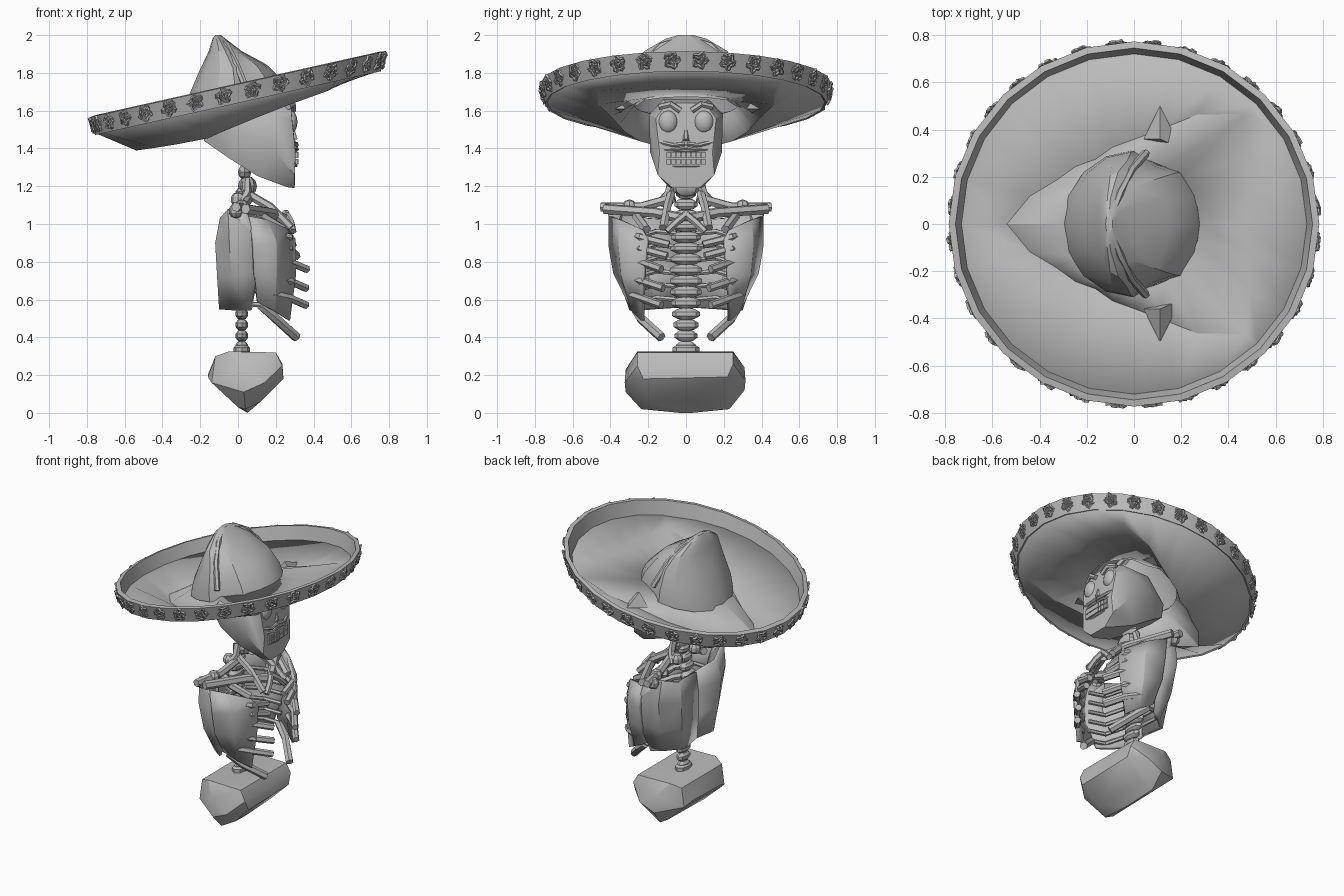
import bpy, bmesh, math, random
from mathutils import Vector, Matrix

if "Cube" in bpy.data.objects:
    bpy.data.objects.remove(bpy.data.objects["Cube"])
random.seed(4)
V, TAU = Vector, math.tau

grey = bpy.data.materials.new("pale_grey")
grey.diffuse_color = (0.5, 0.5, 0.5, 1)
grey.use_nodes = True
grey.node_tree.nodes["Principled BSDF"].inputs["Base Color"].default_value = grey.diffuse_color


def finish(name, bm, mirror=False, solid=0, smooth=30):
    """Turn a bmesh into an object; mirror goes across the left/right plane."""
    bmesh.ops.recalc_face_normals(bm, faces=bm.faces)
    me = bpy.data.meshes.new(name)
    bm.to_mesh(me)
    bm.free()
    me.materials.append(grey)
    me.polygons.foreach_set("use_smooth", [True] * len(me.polygons))
    me.set_sharp_from_angle(angle=math.radians(smooth))
    ob = bpy.data.objects.new(name, me)
    bpy.context.collection.objects.link(ob)
    if solid:
        m = ob.modifiers.new("thickness", 'SOLIDIFY')
        m.thickness, m.offset = solid, 0
    if mirror:
        ob.modifiers.new("mirror", 'MIRROR').use_axis = (False, True, False)
    return ob


def loft(bm, rings, wrap=True, caps=False, close=False):
    vs = [[bm.verts.new(p) for p in r] for r in rings]
    n = len(rings[0])
    pairs = list(zip(vs, vs[1:])) + ([(vs[-1], vs[0])] if close else [])
    for a, b in pairs:
        for i in range(n if wrap else n - 1):
            j = (i + 1) % n
            bm.faces.new((a[i], a[j], b[j], b[i]))
    if caps:
        bm.faces.new(vs[0])
        bm.faces.new(vs[-1])


def tube(bm, pts, r, sides=6, close=False):
    pts = [V(p) for p in pts]
    n, rings = len(pts), []
    for i, p in enumerate(pts):
        a = pts[(i - 1) % n] if close or i else p
        b = pts[(i + 1) % n] if close or i < n - 1 else p
        t = (b - a).normalized()
        u = t.cross(V((0.11, 0.2, 1))).normalized()
        w = t.cross(u)
        rings.append([p + r * (u * math.cos(TAU * k / sides) + w * math.sin(TAU * k / sides))
                      for k in range(sides)])
    loft(bm, rings, caps=not close, close=close)


def hull(name, pts, mirror_pts=True, **kw):
    bm = bmesh.new()
    for x, y, z in pts:
        bm.verts.new((x, y, z))
        if mirror_pts and y:
            bm.verts.new((x, -y, z))
    bmesh.ops.convex_hull(bm, input=bm.verts)
    bmesh.ops.delete(bm, geom=[v for v in bm.verts if not v.link_faces], context='VERTS')
    return finish(name, bm, **kw)


def blob(bm, c, s, u=10, v=6):
    bmesh.ops.create_uvsphere(bm, u_segments=u, v_segments=v, radius=1,
                              matrix=Matrix.Translation(c) @ Matrix.Diagonal((*s, 1)))


# Hat: everything sits on a sloping plane
def hat(r, a, w):
    x = 1.015 * r * math.cos(a)
    return V((x, r * math.sin(a), 1.68 + 0.223 * x + w))


def ring(r, w, n=24):
    return [hat(r, TAU * i / n, w) for i in range(n)]


# The brim has a fold that runs from the back, past the crown, to the front corners
FOLD = ((0, .45, -.055), (30, .56, -.065), (45, .66, -.075), (80, .37, -.14),
        (120, .315, -.185), (150, .37, -.18), (180, .53, -.165))


def fold_point(a):
    d = math.degrees(a)
    d = min(d, 360 - d)
    for (d0, r0, w0), (d1, r1, w1) in zip(FOLD, FOLD[1:]):
        if d <= d1 + .01:
            t = (d - d0) / (d1 - d0)
            return hat(r0 + t * (r1 - r0), a, w0 + t * (w1 - w0))


bm = bmesh.new()
loft(bm, [ring(.745, -.04), ring(.773, .06), ring(.745, .065), ring(.72, -.03)], close=True)
finish("hat_rim", bm)

bm = bmesh.new()
loft(bm, [ring(.735, -.03), [fold_point(TAU * i / 24) for i in range(24)], ring(.275, -.05)])
finish("hat_brim", bm, solid=.012, smooth=25)

# Crown: back x, front x, half width, height at the middle, slope
bm = bmesh.new()
rings = []
for x0, x1, hw, z, k in ((-.30, .29, .31, 1.61, .22), (-.275, .25, .305, 1.70, .2),
                         (-.205, .15, .27, 1.83, .1), (-.155, .02, .22, 1.915, .0),
                         (-.135, -.065, .11, 1.98, 0), (-.12, -.09, .04, 2.0, 0)):
    row = []
    for i in range(16):
        a = TAU * i / 16
        f = .88 if i in (3, 13) else 1     # pinched creases
        x = (x0 + x1) / 2 + (x1 - x0) / 2 * f * math.cos(a)
        row.append((x, hw * f * math.sin(a), min(z + k * x, 2)))
    rings.append(row)
loft(bm, rings)
bm.faces.new(list(bm.verts)[-16:])
finish("hat_crown", bm, smooth=25)

# Crown ridges and the two pointed folds on the brim
bm = bmesh.new()
tube(bm, [(-.1, .02, 1.98), (-.06, .13, 1.945), (-.01, .23, 1.85), (.05, .3, 1.70)], .018)
finish("crown_ridge", bm, mirror=True)
hull("brim_fold", [(.04, .36, 1.58), (.2, .32, 1.61), (.11, .50, 1.61), (.11, .36, 1.67)],
     mirror_pts=False, mirror=True)

# Rosettes around the rim
bm = bmesh.new()
N = 32
for i in range(N):
    a0 = TAU * (i + .5) / N
    for rad, wave in ((.034, .008), (.015, .005)):
        pts = []
        for k in range(20):
            t = TAU * k / 20
            r = rad + wave * math.cos(5 * t + i)
            w = .014 + r * math.sin(t)
            out = .764 + .25 * (w - .014) + random.uniform(-.004, .006)
            pts.append(hat(out, a0 + r * math.cos(t) / .77, w))
        tube(bm, pts, .008, 4, close=True)
finish("rim_rosettes", bm)

# Skull
hull("skull", [(.30, .07, 1.19), (.26, .09, 1.195), (.30, .15, 1.26), (.1, .12, 1.255),
               (.305, .14, 1.38), (.2, .19, 1.38), (-.05, .12, 1.35), (-.18, .06, 1.44),
               (-.17, .09, 1.52), (0, .19, 1.5), (.2, .195, 1.58), (.285, .16, 1.56),
               (.28, .1, 1.64), (.2, .12, 1.66), (0, .14, 1.64), (-.1, .08, 1.6)])
bm = bmesh.new()
blob(bm, (.28, .095, 1.54), (.035, .052, .06), 12, 8)
finish("eye", bm, mirror=True, smooth=60)
bm = bmesh.new()
tube(bm, [(.29, .03, 1.60), (.29, .08, 1.635), (.265, .14, 1.62)], .017)
finish("eyebrow", bm, mirror=True)
hull("nose", [(.30, .006, 1.50), (.30, .018, 1.44), (.315, .008, 1.45)])
bm = bmesh.new()
tube(bm, [(.308, .005, 1.425), (.312, .07, 1.418), (.29, .14, 1.435)], .011)
tube(bm, [(.308, .005, 1.403), (.314, .06, 1.395), (.29, .13, 1.395)], .009)
finish("moustache", bm, mirror=True)
bm = bmesh.new()
for z in (1.365, 1.33):
    for i in range(4):
        y = .013 + .026 * i
        bmesh.ops.create_cube(bm, size=1, matrix=Matrix.Translation((.305 - .4 * y * y, y, z))
                              @ Matrix.Diagonal((.03, .022, .03, 1)))
finish("teeth", bm, mirror=True)
bm = bmesh.new()
for z in (1.387, 1.308):
    tube(bm, [(.29, -.11, z), (.308, 0, z), (.29, .11, z)], .008)
finish("lips", bm)

# Spine: neck, chest and waist vertebrae
bm = bmesh.new()
for i in range(15):
    z = .35 + .058 * i
    x = .02 - .05 * math.sin(math.pi * max(0, i - 3) / 11)
    wide = .055 + .035 * math.sin(math.pi * i / 14)
    blob(bm, (x, 0, z), (.035, wide, .033), 8, 5)
blob(bm, (.05, 0, 1.2), (.05, .08, .055), 8, 6)
blob(bm, (.035, 0, 1.275), (.035, .07, .04), 8, 6)
finish("vertebrae", bm)

# Neck cords
bm = bmesh.new()
tube(bm, [(.04, .07, 1.24), (.05, .09, 1.17), (.02, .13, 1.1)], .024)
finish("neck_cord", bm, mirror=True)


# Shoulder blade and chest shells: rows from top to bottom
def shell(name, rows):
    bm = bmesh.new()
    loft(bm, rows, wrap=False)
    bmesh.ops.triangulate(bm, faces=bm.faces)
    finish(name, bm, mirror=True, solid=.022)


shell("shoulder_blade", [
    [(-.07, 0, 1.02), (-.085, .2, 1.03), (-.045, .34, 1.08), (.03, .41, 1.10)],
    [(-.085, 0, .9), (-.11, .22, .9), (-.04, .365, .92), (.085, .39, .95)],
    [(-.085, 0, .72), (-.10, .2, .72), (-.03, .32, .72), (.105, .36, .75)],
    [(-.075, 0, .56), (-.09, .16, .55), (0, .24, .545), (.07, .29, .545)]])
shell("chest_plate", [
    [(.06, .40, 1.04), (.15, .34, 1.02), (.26, .23, .97)],
    [(.08, .40, .88), (.2, .35, .9), (.295, .2, .92)],
    [(.085, .375, .74), (.2, .335, .73), (.30, .22, .74)],
    [(.1, .30, .59), (.19, .28, .54), (.27, .23, .49)]])

# Ribs
bm = bmesh.new()
for x, y, z in ((.29, .09, .90), (.31, .10, .84), (.365, .13, .77), (.36, .12, .67),
                (.36, .13, .58)):
    tube(bm, [(.18, .30, z + .05), (.27, .24, z + .03), (x, y, z - .01)], .022)
tube(bm, [(.12, .28, .57), (.2, .24, .5), (.31, .13, .40)], .026)
for i in range(6):      # rear halves reaching the spine
    z = .6 + .07 * i
    tube(bm, [(-.03, .05, z), (-.05, .16, z + .01), (.02, .26, z - .02), (.14, .28, z - .03)], .014)
finish("ribs", bm, mirror=True)

# Collarbones, shoulder bars and breastbone
bm = bmesh.new()
tube(bm, [(.24, .02, 1.03), (.17, .16, 1.06), (.04, .43, 1.08)], .028)
tube(bm, [(.06, .06, 1.14), (.03, .24, 1.09), (-.01, .45, 1.09)], .026)
tube(bm, [(.05, .08, 1.16), (.17, .1, 1.09), (.28, .12, .98)], .024)
tube(bm, [(.0, .2, 1.07), (.13, .26, 1.04), (.24, .21, .97)], .026)
tube(bm, [(.25, -.01, 1.06), (.28, .05, 1.01), (.29, .10, .96)], .02)
finish("collarbones", bm, mirror=True)
bm = bmesh.new()
for p in ((0, .1, 1.13), (-.01, .38, 1.07), (.02, .3, 1.09)):
    blob(bm, p, (.04, .04, .04), 8, 5)
finish("shoulder_joint", bm, mirror=True)

# Pelvis block, slightly lopsided
half = [(-.16, .16, .2), (-.12, .22, .3), (-.05, .25, .325), (.20, .25, .32), (.235, .25, .26),
        (.24, .22, .19), (.02, .31, .24), (.14, .315, .17), (.03, .31, .12),
        (.04, .23, .02), (.12, .2, .07), (.05, .03, 0), (0, .2, .04), (-.14, .22, .17)]
hull("pelvis", half + [(x, -y * 1.03, z - .01 if .03 < z < .28 else z) for x, y, z in half],
     mirror_pts=False)
bm = bmesh.new()
blob(bm, (.02, 0, .335), (.045, .075, .035), 8, 5)
finish("pelvis_joint", bm)
